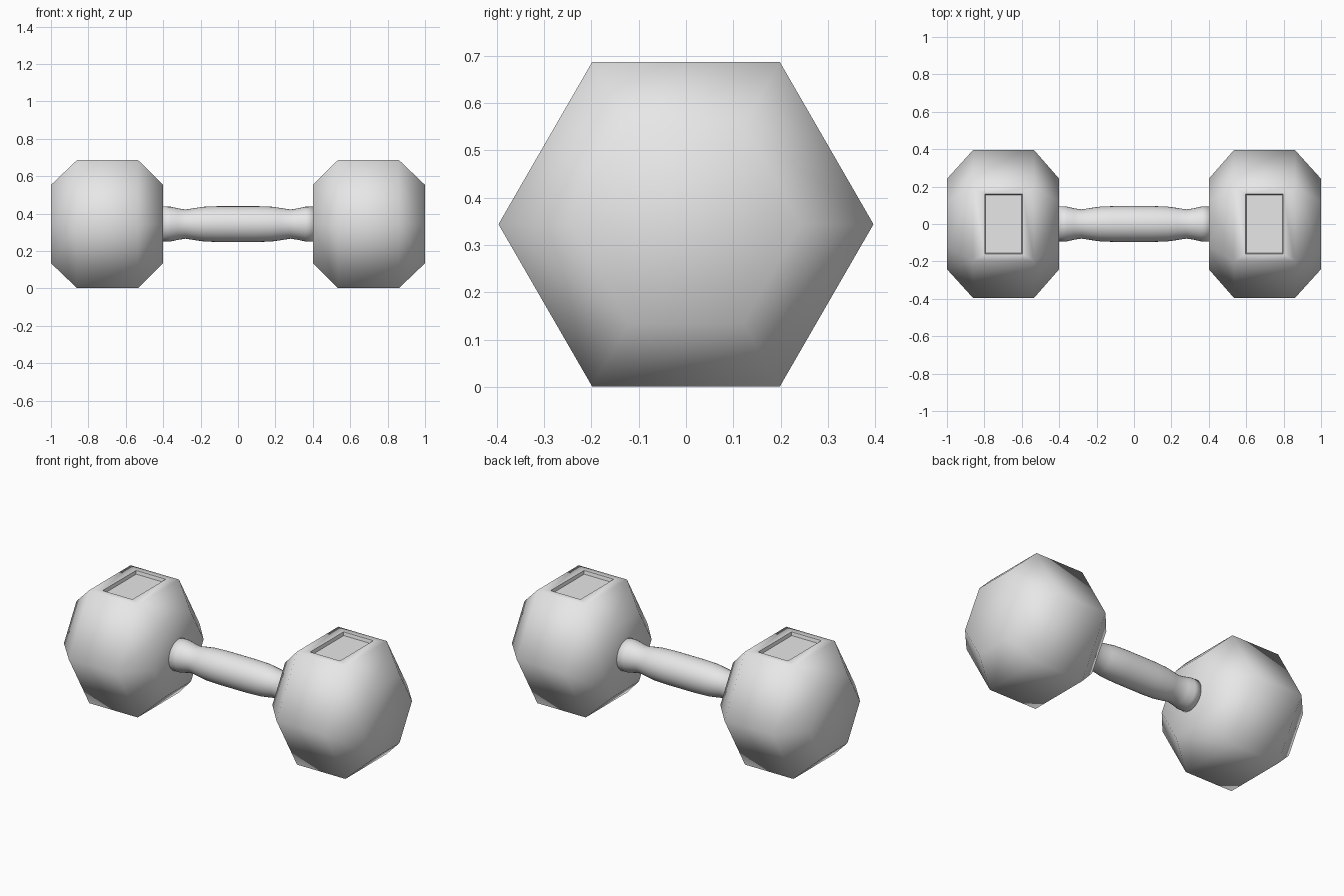
import bpy, bmesh, math

if "Cube" in bpy.data.objects:
    bpy.data.objects.remove(bpy.data.objects["Cube"])

CZ = 0.344   # height of the bar axis
R = 0.396    # hexagon corner radius

grey = bpy.data.materials.new("plain grey")
grey.diffuse_color = (0.8, 0.8, 0.8, 1)
grey.use_nodes = True
grey.node_tree.nodes["Principled BSDF"].inputs["Base Color"].default_value = grey.diffuse_color


def lathe(bm, profile, sides):
    """Rings of (x, radius) around the bar axis, bridged and capped."""
    rings = [[bm.verts.new((x, r * math.cos(2 * math.pi * i / sides),
                            CZ + r * math.sin(2 * math.pi * i / sides)))
              for i in range(sides)] for x, r in profile]
    for a, b in zip(rings, rings[1:]):
        for i in range(sides):
            j = (i + 1) % sides
            bm.faces.new((a[i], a[j], b[j], b[i]))
    bm.faces.new(rings[0])
    bm.faces.new(rings[-1])
    bmesh.ops.recalc_face_normals(bm, faces=bm.faces[:])


def finish(bm, name):
    for f in bm.faces:
        f.smooth = True
    me = bpy.data.meshes.new(name)
    bm.to_mesh(me)
    bm.free()
    me.materials.append(grey)
    ob = bpy.data.objects.new(name, me)
    bpy.context.collection.objects.link(ob)


# hexagonal weights with chamfered ends and a recessed panel on top
for name, s in (("left_weight", -1), ("right_weight", 1)):
    bm = bmesh.new()
    lathe(bm, [(s * 0.4, R * 0.61), (s * 0.535, R),
               (s * 0.86, R), (s * 1.0, R * 0.61)], 6)
    top = max(bm.faces, key=lambda f: f.calc_center_median().z)
    bmesh.ops.inset_individual(bm, faces=[top], thickness=0.04)
    for v in top.verts:
        v.co.x = s * 0.697 + math.copysign(0.1, v.co.x - s * 0.697)
        v.co.y = math.copysign(0.16, v.co.y)
    for e in top.edges:
        e.smooth = False
    bmesh.ops.inset_individual(bm, faces=[top], thickness=0.006, depth=-0.02)
    for e in top.edges:
        e.smooth = False
    for v in top.verts:
        for e in v.link_edges:
            e.smooth = False
    finish(bm, name)

# contoured handle: swollen grip, waisted near each weight
half = [(0.0, 0.096), (0.1, 0.096), (0.18, 0.093), (0.23, 0.086), (0.28, 0.078),
        (0.32, 0.084), (0.36, 0.093), (0.41, 0.094)]
bm = bmesh.new()
lathe(bm, [(-x, r) for x, r in half[:0:-1]] + half, 32)
finish(bm, "handle")
